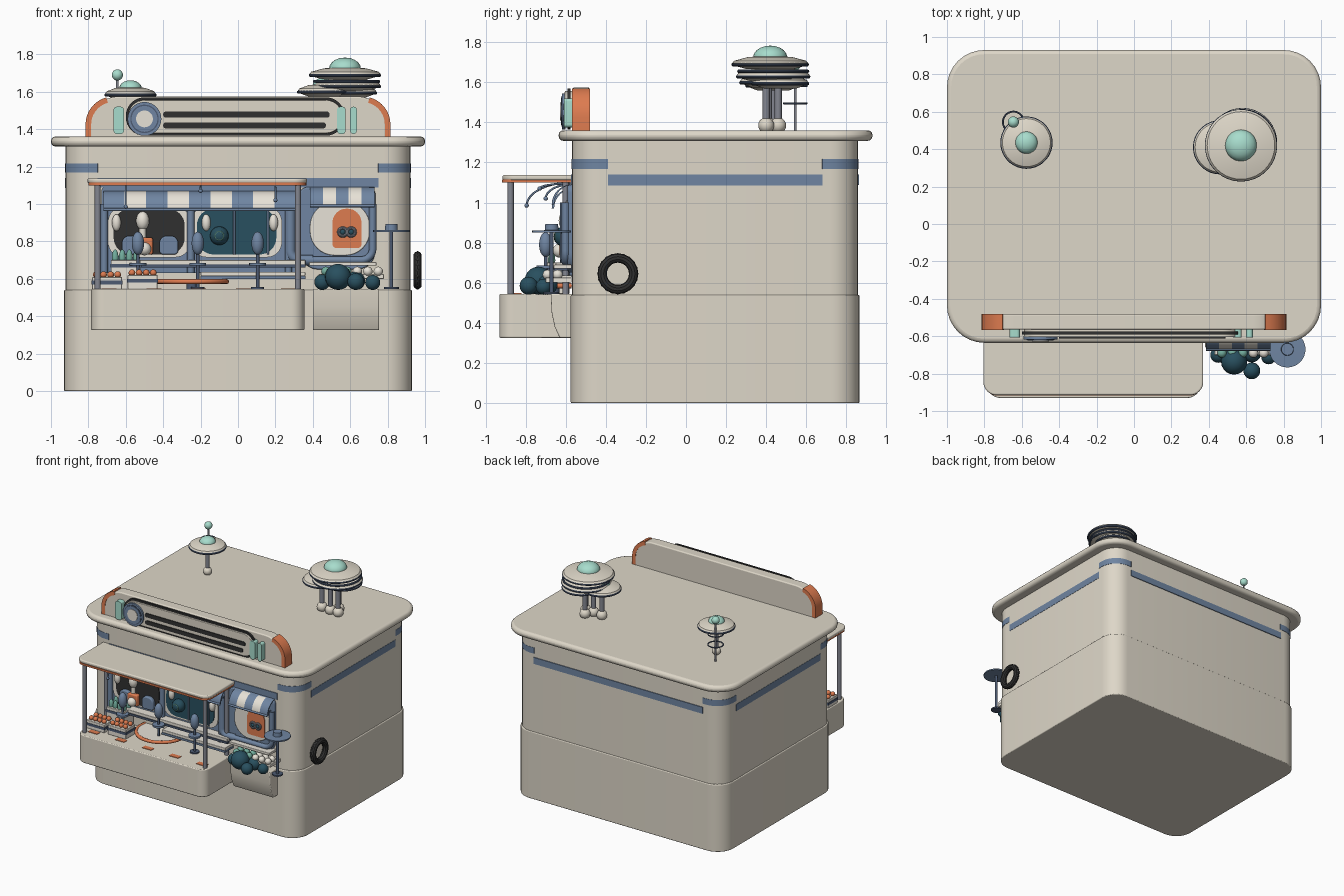
import bpy, bmesh
from math import sin, cos, pi, radians
from mathutils import Matrix

old = bpy.data.objects.get("Cube")
if old:
    bpy.data.objects.remove(old)


def material(name, *rgb):
    m = bpy.data.materials.new(name)
    m.use_nodes = True
    m.diffuse_color = (*rgb, 1)
    m.node_tree.nodes["Principled BSDF"].inputs["Base Color"].default_value = (*rgb, 1)
    return m


STONE = material("warm stone", .73, .68, .58)
CREAM = material("cream", .8, .76, .68)
BLUE = material("dusty blue", .16, .235, .36)
NAVY = material("slate navy", .075, .105, .17)
GREY = material("post grey", .23, .24, .28)
ORANGE = material("burnt orange", .73, .2, .08)
MINT = material("mint", .39, .72, .61)
DEEP = material("deep teal", .022, .08, .115)
BLACK = material("rubber black", .03, .03, .03)
GREEN = material("leaf green", .17, .42, .34)
made = []


def finish(name, bm, mat, bevel=0):
    bmesh.ops.remove_doubles(bm, verts=bm.verts, dist=1e-5)
    bmesh.ops.recalc_face_normals(bm, faces=bm.faces)
    me = bpy.data.meshes.new(name)
    bm.to_mesh(me)
    bm.free()
    me.materials.append(mat)
    ob = bpy.data.objects.new(name, me)
    bpy.context.collection.objects.link(ob)
    made.append(ob)
    if bevel:
        b = ob.modifiers.new("Bevel", "BEVEL")
        b.width, b.segments, b.limit_method = bevel, 3, "ANGLE"
        b.angle_limit = radians(40)


def prism(name, pts, lo, hi, mat, axis="z", bevel=0):
    """Extrude a 2D outline from lo to hi along an axis."""
    place = {"z": lambda u, v, w: (u, v, w), "y": lambda u, v, w: (u, w, v),
             "x": lambda u, v, w: (w, u, v)}[axis]
    bm = bmesh.new()
    a, b = ([bm.verts.new(place(u, v, w)) for u, v in pts] for w in (lo, hi))
    bm.faces.new(a)
    bm.faces.new(b)
    for i in range(len(a)):
        j = (i + 1) % len(a)
        bm.faces.new((a[i], a[j], b[j], b[i]))
    finish(name, bm, mat, bevel)


def arc(cx, cy, r, a0, a1, n=8):
    return [(cx + r * cos(radians(a0 + (a1 - a0) * i / n)),
             cy + r * sin(radians(a0 + (a1 - a0) * i / n))) for i in range(n + 1)]


def rrect(x0, x1, y0, y1, low, high=None):
    """Rounded rectangle with separate low and high corner radii."""
    high = low if high is None else high
    out = []
    for x, y, sx, sy, r, a in ((x1, y1, -1, -1, high, 0), (x0, y1, 1, -1, high, 90),
                               (x0, y0, 1, 1, low, 180), (x1, y0, -1, 1, low, 270)):
        out += arc(x + sx * r, y + sy * r, r, a, a + 90) if r else [(x, y)]
    return out


def box(name, x0, x1, y0, y1, z0, z1, mat, bevel=0):
    prism(name, rrect(x0, x1, y0, y1, 0), z0, z1, mat, "z", bevel)


def lathe(name, profile, at, mat, seg=32, tilt=None):
    """Spin (radius, height) points round the upright axis."""
    bm = bmesh.new()
    rows = [[bm.verts.new((r * cos(2 * pi * i / seg), r * sin(2 * pi * i / seg), z))
             for i in range(seg)] for r, z in profile]
    for p, q in zip(rows, rows[1:]):
        for i in range(seg):
            j = (i + 1) % seg
            bm.faces.new((p[i], p[j], q[j], q[i]))
    m = Matrix.Translation(at)
    bm.transform(m @ tilt if tilt else m)
    finish(name, bm, mat)


def ball(name, at, r, mat, rz=None):
    lathe(name, [(r * max(sin(pi * i / 10), 1e-7), -(rz or r) * cos(pi * i / 10))
                 for i in range(11)], at, mat, 20)


def rod(name, x, y, z0, z1, r, mat):
    lathe(name, [(1e-7, z0), (r, z0), (r, z1), (1e-7, z1)], (x, y, 0), mat, 20)


def ring(name, at, r, t, mat, tilt=None):
    lathe(name, [(r + t * cos(pi * i / 5), t * sin(pi * i / 5)) for i in range(11)],
          at, mat, 36, tilt)


def tube(name, pts, r, mat):
    cu = bpy.data.curves.new(name, "CURVE")
    cu.dimensions, cu.bevel_depth, cu.bevel_resolution = "3D", r, 2
    sp = cu.splines.new("POLY")
    sp.points.add(len(pts) - 1)
    for p, co in zip(sp.points, pts):
        p.co = (*co, 1)
    cu.materials.append(mat)
    bpy.context.collection.objects.link(bpy.data.objects.new(name, cu))


# Main building and roof slab
prism("lower_body", rrect(-.93, .93, -.575, .865, .14), 0, .54, STONE, "z", .006)
prism("upper_body", rrect(-.922, .922, -.568, .858, .14), .535, 1.32, STONE)
prism("roof_slab", rrect(-1, 1, -.635, .93, .2), 1.308, 1.36, STONE, "z", .022)

# Painted bands: wrapped corners and lower middle strips
for sx in (-1, 1):
    for cy, sy, end in ((-.428, -1, -.39), (.718, 1, .68)):
        wall = [(.75, cy + sy * .142)] + arc(.782, cy, .142, 90 * sy, 0) + [(.924, end)]
        back = [(x * .985, y - sy * .008) for x, y in reversed(wall)]
        prism("corner_band", [(x * sx, y) for x, y in wall + back], 1.168, 1.216, BLUE)
    box("side_band", sx * .915, sx * .924, -.39, .68, 1.085, 1.14, BLUE)
for y in (-.57, .86):
    box("long_band", -.75, .75, y - .004, y + .004, 1.088, 1.14, BLUE)

# Rooftop sign
prism("sign_block", rrect(-.79, .79, 1.35, 1.575, 0, .15), -.565, -.482, STONE, "y", .008)
for s in (-1, 1):
    band = [(.815, 1.355)] + arc(.665, 1.425, .15, 0, 75) + arc(.665, 1.425, .12, 75, 0) + [(.785, 1.355)]
    prism("sign_end", [(x * s, z) for x, z in band], -.568, -.48, ORANGE, "y")
prism("sign_rim", rrect(-.6, .57, 1.365, 1.57, .1), -.59, -.575, BLACK, "y")
prism("sign_panel", rrect(-.588, .558, 1.378, 1.556, .088), -.605, -.56, STONE, "y", .004)
for z, end in ((1.478, .49), (1.42, .47)):
    prism("sign_stripe", rrect(-.4, end, z - .016, z + .016, .014), -.611, -.603, BLACK, "y")
face_on = Matrix.Rotation(pi / 2, 4, "X")
for r, y, m in ((.09, -.618, BLUE), (.076, -.621, NAVY), (.069, -.624, BLUE), (.045, -.628, CREAM)):
    prism("sign_badge", arc(-.5, 1.455, r, 0, 352, 44), y, -.6, m, "y")
for x0, x1 in ((-.665, -.61), (.53, .575), (.6, .635)):
    prism("sign_light", rrect(x0, x1, 1.375, 1.52, .016), -.608, -.56, MINT, "y")

# Terrace, canopy and posts
prism("terrace", rrect(-.785, .355, -.93, -.56, .07, 0), .325, .545, STONE, "z", .006)
prism("canopy", rrect(-.805, .37, -.915, -.56, .07, 0), 1.112, 1.137, STONE, "z", .008)
prism("canopy_trim", rrect(-.8, .365, -.918, -.56, .07, 0), 1.1, 1.114, ORANGE)
for x in (-.75, .32):
    for y in (-.875, -.6):
        rod("canopy_post", x, y, .545, 1.1, .016, GREY)
for i in range(5):
    x = -.69 + i * .24
    box("terrace_tile", x - .04, x + .04, -.86, -.82, .54, .549, ORANGE)

# Shop front with two windows
prism("shop_frame", rrect(-.73, .33, .63, 1.09, .02), -.582, -.56, BLUE, "y")
for x0, x1, m in ((-.68, -.27, BLACK), (-.235, .22, DEEP)):
    prism("window_surround", rrect(x0 - .015, x1 + .015, .715, .985, .08), -.592, -.57, CREAM, "y")
    prism("window_glass", rrect(x0 + .015, x1 - .015, .73, .975, .09), -.597, -.58, m, "y")
for x in (-.715, -.252, .27):
    tube("window_pillar", [(x, -.6, .63), (x, -.6, 1)], .02, BLUE)
for x in (-.02, .16):
    rod("window_bar", x, -.6, .73, .97, .006, BLUE)
box("counter", -.53, .36, -.65, -.57, .675, .7, CREAM, .004)
box("counter_edge", -.53, .36, -.655, -.57, .66, .676, NAVY)
box("bench", -.2, .36, -.68, -.57, .615, .637, CREAM, .004)
box("bench_edge", -.2, .36, -.682, -.57, .6, .616, BLUE)

# Window display pieces
ball("display_vase", (-.51, -.6, .91), .035, CREAM, .05)
rod("vase_neck", -.51, -.6, .8, .9, .018, CREAM)
box("display_box", -.545, -.455, -.63, -.58, .73, .82, ORANGE, .01)
ball("display_face", (-.5, -.63, .76), .035, CREAM)
for x in (-.37, -.57):
    prism("display_chair", rrect(x - .05, x + .05, .73, .83, .02, .04), -.625, -.59, BLUE, "y", .008)
ball("display_globe", (-.1, -.61, .83), .05, DEEP)
ring("globe_ring", (-.1, -.65, .83), .022, .005, GREEN, face_on)
for x in (-.17, .19, -.65):
    ball("window_lamp", (x, -.6, .9), .024, CREAM, .045)

# Round doorway on the right
prism("door_frame", rrect(.33, .735, .65, 1.09, .1, .04), -.59, -.56, BLUE, "y", .008)
prism("door_surround", rrect(.385, .705, .725, 1.01, .13), -.6, -.57, CREAM, "y", .005)
prism("door_panel", rrect(.505, .66, .765, .975, .02, .075), -.606, -.59, ORANGE, "y")
for x in (.56, .605):
    ring("door_porthole", (x, -.61, .85), .021, .009, GREY, face_on)
    ball("porthole_glass", (x, -.606, .85), .017, DEEP)
box("door_counter", .38, .74, -.66, -.57, .67, .69, CREAM, .004)
tube("door_bracket", [(.28, -.6, 1)] + [(x, -.6, z) for x, z in arc(.33, .75, .05, 180, 270)]
     + [(.4, -.6, .7)], .028, BLUE)
tube("door_arch", [(.36, -.6, .7)] + [(x, -.6, z) for x, z in arc(.66, .76, .06, 270, 360)]
     + [(.72, -.6, 1)], .02, BLUE)


# Striped awnings
def awning(x0, x1, top, count):
    curve = arc(-.57, top - .09, .1, 90, 180)
    profile = curve + [(y + .012, z) for y, z in reversed(curve)]
    w = (x1 - x0) / count
    for i in range(count):
        prism("awning_stripe", profile, x0 + i * w, x0 + (i + 1) * w, CREAM if i % 2 else BLUE, "x")
    tube("awning_rail", [(x0, -.67, top - .09), (x1, -.67, top - .09)], .008, BLUE)


awning(-.72, .31, 1.06, 9)
awning(.385, .73, 1.08, 5)

# Arched hanging lamps
for x, reach, top, drop in ((-.6, .22, 1.1, .115), (-.2, .155, 1.095, .025), (.2, .125, 1.09, .07)):
    path = [(x, -.575 - reach * sin(t * pi / 16), top - drop * (1 - cos(t * pi / 16)))
            for t in range(9)]
    tube("lamp_arm", path, .005, BLUE)
    ball("lamp_bulb", path[-1], .011, BLUE)

# Stools with paddle backs and the round table
for x in (-.535, -.215, .105):
    ball("stool_back", (x, -.7, .79), .033, BLUE, .062)
    rod("stool_stem", x, -.7, .545, .75, .009, NAVY)
    rod("stool_seat", x, -.7, .67, .685, .045, BLUE)
    rod("stool_foot", x, -.7, .545, .555, .035, NAVY)
prism("table_top", arc(-.245, -.62, .18, 165, 375, 24), .578, .592, CREAM)
tube("table_rim", [(x, y, .585) for x, y in arc(-.245, -.62, .185, 165, 375, 24)], .013, ORANGE)
rod("table_leg", -.245, -.66, .545, .58, .03, NAVY)

# Produce crates
for x, y, z, m in ((-.7, -.75, .61, ORANGE), (-.6, -.64, .7, GREEN), (-.51, -.75, .62, ORANGE)):
    box("crate", x - .08, x + .08, y - .06, y + .06, .545, z, CREAM, .004)
    box("crate_band", x - .083, x + .083, y - .063, y + .063, z - .04, z - .02, NAVY)
    for i in range(4):
        for dy in (-.03, .03):
            ball("produce", (x - .057 + i * .038, y + dy, z + .012), .018, m, .045 if m is GREEN else None)

# Tapered hanging planter with round shrubs
prism("planter", [(-.56, .325), (-.63, .325), (-.655, .38), (-.67, .45), (-.675, .545), (-.56, .545)],
      .4, .755, STONE, "x", .006)
for x, y, r in ((.535, -.735, .07), (.63, -.785, .045), (.45, -.7, .042), (.72, -.71, .04), (.63, -.69, .05)):
    ball("shrub", (x, y, .54 + r), r, DEEP)
box("planter_shelf", .43, .78, -.7, -.57, .6, .625, CREAM, .004)
for i in range(6):
    for y in (-.69, -.64):
        ball("shelf_produce", (.47 + i * .056, y, .64), .025, GREEN if i < 3 else CREAM)

# Blue lamp stand
rod("stand_pole", .82, -.67, .545, .86, .01, NAVY)
rod("stand_foot", .82, -.67, .545, .555, .04, NAVY)
lathe("stand_shade", [(1e-7, .85), (.097, .85), (.097, .86), (.034, .862), (.032, .893), (1e-7, .893)],
      (.82, -.67, 0), BLUE)

# Tyre on the wall, with tread blocks
sideways = Matrix.Rotation(pi / 2, 4, "Y")
ring("tyre", (.96, -.34, .645), .078, .023, BLACK, sideways)
for i in range(20):
    a = i * pi / 10
    ball("tyre_tread", (.96, -.34 + .094 * cos(a), .645 + .094 * sin(a)), .009, BLACK)


# Rooftop saucers
def saucer(x, y, z, r):
    lathe("saucer", [(1e-7, -.03), (r * .6, -.03), (r * .95, -.012), (r, 0), (r * .95, .012),
                     (r * .6, .03), (1e-7, .04)], (x, y, z), STONE, 40)
    ring("saucer_rim", (x, y, z - .007), r * .97, .009, NAVY)


def leg(x, y, top, r):
    rod("saucer_leg", x, y, 1.36, top, r, GREY)
    ball("saucer_foot", (x, y, 1.385), r * 2.2, STONE)


for x, y, z, r, dome in ((.572, .42, 1.695, .19, .085), (.46, .41, 1.605, .14, .06),
                         (-.575, .435, 1.59, .135, .06)):
    saucer(x, y, z, r)
    ball("saucer_dome", (x, y, z + .03), dome, MINT, dome * .68)
saucer(.58, .435, 1.635, .182)
ring("saucer_hoop", (.58, .435, 1.655), .172, .008, NAVY)
saucer(.6, .47, 1.6, .14)
for x, y in ((.54, .4), (.61, .4), (.575, .46), (.46, .41)):
    leg(x, y, 1.6, .018)
leg(-.575, .435, 1.58, .015)

# Ringed antenna
rod("antenna_mast", -.645, .545, 1.36, 1.68, .007, GREY)
ball("antenna_ball", (-.645, .545, 1.69), .03, MINT)
for z in (1.495, 1.58):
    ring("antenna_hoop", (-.645, .545, z), .056, .005, NAVY)

# Smooth shading with sharp edges kept
bpy.ops.object.select_all(action="DESELECT")
for ob in made:
    ob.select_set(True)
bpy.context.view_layer.objects.active = made[0]
bpy.ops.object.shade_smooth_by_angle(angle=radians(35))
